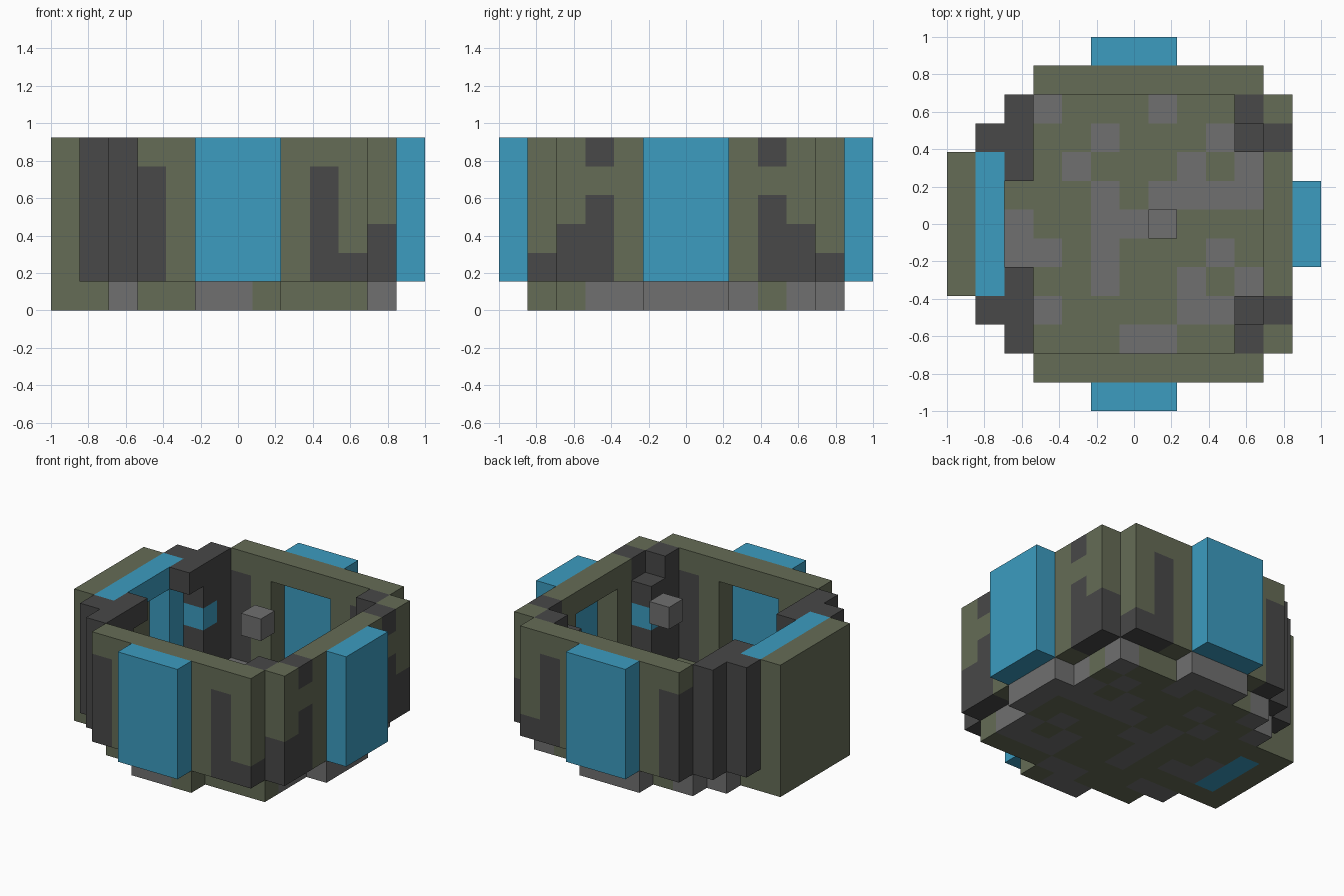
import bpy
import bmesh
from mathutils import Vector

if "Cube" in bpy.data.objects:
    bpy.data.objects.remove(bpy.data.objects["Cube"], do_unlink=True)

N = 13            # blocks across the longest side
U = 2 / N         # block size
TOP = 5           # highest layer


def make_material(name, rgb):
    mat = bpy.data.materials.new(name)
    mat.use_nodes = True
    mat.diffuse_color = (*rgb, 1)
    mat.node_tree.nodes["Principled BSDF"].inputs["Base Color"].default_value = (*rgb, 1)
    return mat


MATERIALS = {
    "olive": make_material("olive_green", (0.13, 0.15, 0.093)),
    "dark": make_material("dark_grey", (0.065, 0.065, 0.065)),
    "grey": make_material("mid_grey", (0.162, 0.162, 0.162)),
    "blue": make_material("sky_blue", (0.045, 0.333, 0.527)),
}
ORDER = list(MATERIALS)
blocks = {}       # (i, j, k) -> (part, colour)


def fill(part, colour, xs, ys, zs, mirror=True):
    """Fill inclusive block ranges, and their front/back mirror image."""
    for i in range(xs[0], xs[1] + 1):
        for j in range(ys[0], ys[1] + 1):
            for k in range(zs[0], zs[1] + 1):
                blocks[i, j, k] = (part, colour)
                if mirror:
                    blocks[i, N - 1 - j, k] = (part, colour)


def clear(xs, ys, zs):
    for i in range(xs[0], xs[1] + 1):
        for j in range(ys[0], ys[1] + 1):
            for k in range(zs[0], zs[1] + 1):
                blocks.pop((i, j, k), None)
                blocks.pop((i, N - 1 - j, k), None)


# Stepped floor
ground = (0, 0)
fill("floor", "olive", (0, 1), (4, 8), ground)
fill("floor", "blue", (1, 1), (5, 7), ground)
fill("floor", "olive", (2, 2), (3, 9), ground)
fill("floor", "olive", (3, 10), (2, 10), ground)
fill("floor", "grey", (5, 7), (1, 1), ground)
fill("floor", "grey", (11, 11), (5, 7), ground)
blocks[7, 1, 0] = ("floor", "olive")

# Grey floor patches: row -> columns
patches = {
    10: (3, 7, 10), 9: (2, 5, 9), 8: (4, 8, 10), 7: (5, 7, 8, 9, 10),
    6: (2, 5, 6), 5: (2, 3, 5, 9), 4: (5, 8, 10), 3: (2, 3, 8, 9, 10), 2: (6, 7),
}
for j, columns in patches.items():
    for i in columns:
        blocks[i, j, 0] = ("floor", "grey")

# Front and back walls with dark camouflage
wall = (1, TOP)
fill("front_back_walls", "olive", (3, 10), (1, 1), wall)
fill("front_back_walls", "dark", (3, 3), (1, 1), (1, 4))
fill("front_back_walls", "dark", (9, 9), (1, 1), (1, 4))
fill("front_back_walls", "dark", (10, 10), (1, 1), (1, 1))
clear((5, 7), (1, 1), (1, 4))

# Side wall with window opening
fill("side_wall", "olive", (11, 11), (2, 10), wall)
fill("side_wall", "dark", (11, 11), (2, 2), (1, 2))
fill("side_wall", "dark", (11, 11), (3, 3), wall)
fill("side_wall", "olive", (11, 11), (3, 3), (4, 4))
clear((11, 11), (5, 7), (1, 4))

# Dark corner posts
fill("corner_posts", "dark", (10, 10), (2, 2), wall)
fill("corner_posts", "dark", (10, 10), (3, 3), (1, 4))
fill("corner_posts", "dark", (2, 2), (2, 3), wall)
fill("corner_posts", "dark", (1, 1), (3, 3), wall)
fill("corner_posts", "dark", (2, 2), (4, 4), (TOP, TOP))
for i in (2, 10):
    fill("corner_posts", "blue", (i, i), (3, 3), (3, 3))

# Blue window panels outside the openings
fill("window_panels", "blue", (5, 7), (0, 0), wall)
fill("window_panels", "blue", (12, 12), (5, 7), wall)

# Thick end plate with a blue inner frame
fill("end_plate", "olive", (0, 0), (4, 8), wall)
fill("end_frame", "blue", (1, 1), (4, 8), wall)
clear((1, 1), (5, 7), (1, 4))

# Small hovering block
fill("centre_block", "grey", (7, 7), (6, 6), (TOP, TOP))


def build(part):
    """Skin the exposed block sides of one part."""
    bm = bmesh.new()
    for cell, (owner, colour) in blocks.items():
        if owner != part:
            continue
        centre = Vector(cell) + Vector((0.5, 0.5, 0.5))
        for axis in range(3):
            for sign in (-1, 1):
                step = [0, 0, 0]
                step[axis] = sign
                if tuple(a + b for a, b in zip(cell, step)) in blocks:
                    continue
                normal = Vector(step)
                side = Vector((0, 0, 0))
                side[(axis + 1) % 3] = 1
                up = normal.cross(side)
                corners = [centre + (normal + a * side + b * up) / 2
                           for a, b in ((-1, -1), (1, -1), (1, 1), (-1, 1))]
                face = bm.faces.new([
                    bm.verts.new((p - Vector((N / 2, N / 2, 0))) * U) for p in corners])
                face.material_index = ORDER.index(colour)
    bmesh.ops.remove_doubles(bm, verts=bm.verts, dist=U / 100)
    bmesh.ops.dissolve_limit(bm, angle_limit=0.02, verts=bm.verts, edges=bm.edges,
                             delimit={"MATERIAL"})
    mesh = bpy.data.meshes.new(part)
    bm.to_mesh(mesh)
    bm.free()
    for name in ORDER:
        mesh.materials.append(MATERIALS[name])
    bpy.context.scene.collection.objects.link(bpy.data.objects.new(part, mesh))


for part in sorted({owner for owner, _ in blocks.values()}):
    build(part)
